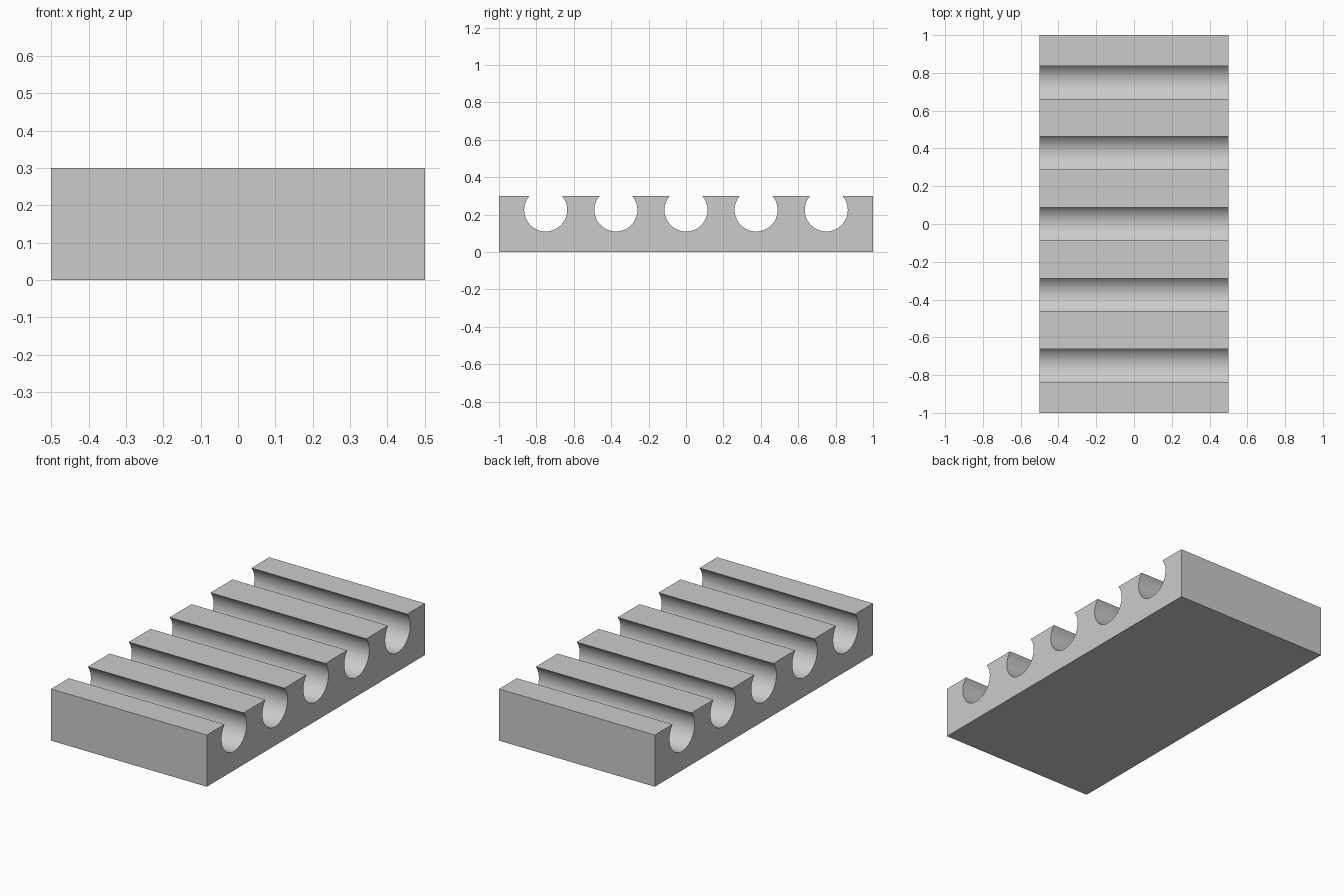
import bpy
import bmesh
from math import asin, cos, sin, pi, radians

WIDTH, LENGTH, HEIGHT = 1.0, 2.0, 0.3
RADIUS, CENTRE_Z, SPACING, SEGMENTS = 0.115, 0.225, 0.375, 48

cube = bpy.data.objects.get("Cube")
if cube:
    bpy.data.objects.remove(cube, do_unlink=True)

# Plain grey material
grey = bpy.data.materials.new("light grey")
grey.use_nodes = True
colour = (0.6, 0.6, 0.6, 1.0)
grey.diffuse_color = colour
grey.node_tree.nodes["Principled BSDF"].inputs["Base Color"].default_value = colour


def groove(centre_y):
    """Open arc from the left lip, round the bottom, to the right lip."""
    lip = asin((HEIGHT - CENTRE_Z) / RADIUS)
    start, sweep = pi - lip, pi + 2 * lip
    angles = [start + sweep * i / SEGMENTS for i in range(SEGMENTS + 1)]
    return [(centre_y + RADIUS * cos(a), CENTRE_Z + RADIUS * sin(a)) for a in angles]


# Side profile: flat block with five round grooves along the top
profile = [(LENGTH / 2, HEIGHT), (LENGTH / 2, 0), (-LENGTH / 2, 0), (-LENGTH / 2, HEIGHT)]
for i in range(-2, 3):
    profile += groove(i * SPACING)

# Extrude the profile across the width
bm = bmesh.new()
face = bm.faces.new([bm.verts.new((-WIDTH / 2, y, z)) for y, z in profile])
result = bmesh.ops.extrude_face_region(bm, geom=[face])
far_verts = [g for g in result["geom"] if isinstance(g, bmesh.types.BMVert)]
bmesh.ops.translate(bm, verts=far_verts, vec=(WIDTH, 0, 0))
bmesh.ops.recalc_face_normals(bm, faces=bm.faces)
bmesh.ops.triangulate(bm, faces=[f for f in bm.faces if len(f.verts) > 4])

mesh = bpy.data.meshes.new("grooved_block")
bm.to_mesh(mesh)
bm.free()
mesh.materials.append(grey)
block = bpy.data.objects.new("grooved_block", mesh)
bpy.context.collection.objects.link(block)

# Smooth grooves, sharp block edges
bpy.ops.object.select_all(action="DESELECT")
block.select_set(True)
bpy.context.view_layer.objects.active = block
bpy.ops.object.shade_smooth_by_angle(angle=radians(30))
